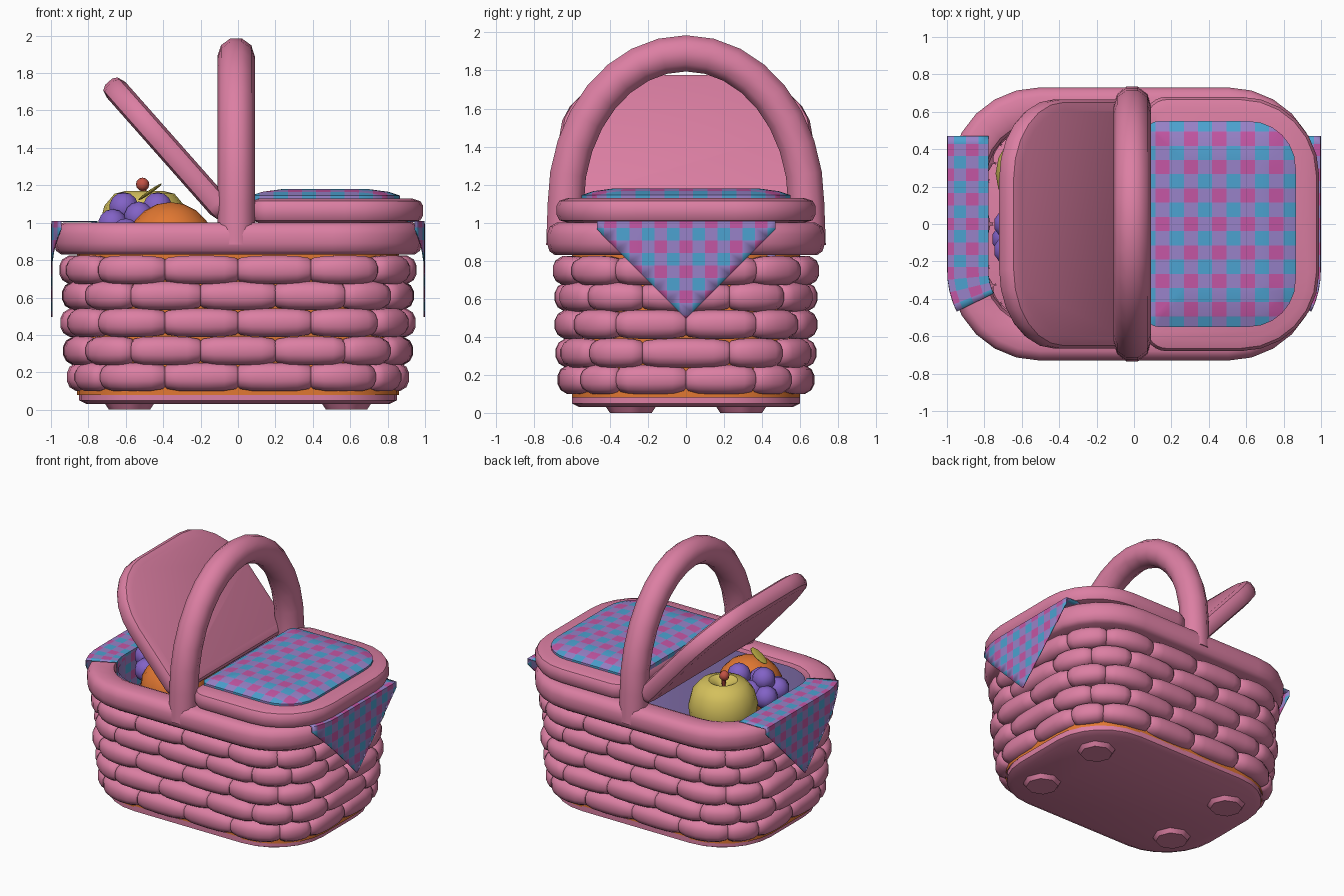
import bpy, bmesh, math
from mathutils import Vector, Matrix

cube = bpy.data.objects.get("Cube")
if cube:
    bpy.data.objects.remove(cube, do_unlink=True)


def material(name, r, g, b):
    lin = [(c / 255 / 12.92 if c < 11 else ((c / 255 + 0.055) / 1.055) ** 2.4) for c in (r, g, b)]
    m = bpy.data.materials.new(name)
    m.use_nodes = True
    m.diffuse_color = (*lin, 1)
    m.node_tree.nodes["Principled BSDF"].inputs["Base Color"].default_value = (*lin, 1)
    return m


PINK = material("basket pink", 220, 127, 163)
MAUVE = material("cloth mauve", 152, 130, 200)
BLUE = material("cloth blue", 76, 162, 208)
MAGENTA = material("cloth magenta", 196, 86, 164)
ORANGE = material("orange", 226, 120, 50)
YELLOW = material("apple yellow", 212, 192, 92)
PURPLE = material("grape purple", 130, 98, 198)
OLIVE = material("leaf olive", 180, 165, 65)
RED = material("stem red", 195, 82, 68)
CLOTH = [MAUVE, BLUE, MAGENTA]


def finish(bm, name, mats, angle=40):
    bmesh.ops.recalc_face_normals(bm, faces=bm.faces[:])
    me = bpy.data.meshes.new(name)
    bm.to_mesh(me)
    bm.free()
    for m in mats:
        me.materials.append(m)
    me.polygons.foreach_set("use_smooth", [True] * len(me.polygons))
    me.set_sharp_from_angle(angle=math.radians(angle))
    ob = bpy.data.objects.new(name, me)
    bpy.context.collection.objects.link(ob)
    return ob


def loft(bm, rings, caps=True):
    """Join closed rings of points with quads."""
    vs = [[bm.verts.new(p) for p in ring] for ring in rings]
    n = len(vs[0])
    for a, b in zip(vs, vs[1:]):
        for i in range(n):
            bm.faces.new((a[i], a[(i + 1) % n], b[(i + 1) % n], b[i]))
    if caps:
        bm.faces.new(vs[0])
        bm.faces.new(vs[-1])


def rounded(x0, x1, b, r0, r1, z, n=6):
    """Rounded rectangle with radius r0 on the x0 side and r1 on the x1 side."""
    pts = []
    for cx, cy, r, start in ((x1 - r1, b - r1, r1, 0), (x0 + r0, b - r0, r0, 90),
                             (x0 + r0, r0 - b, r0, 180), (x1 - r1, r1 - b, r1, 270)):
        for i in range(n + 1):
            t = math.radians(start + 90 * i / n)
            pts.append(Vector((cx + r * math.cos(t), cy + r * math.sin(t), z)))
    return pts


def stack(bm, x0, x1, b, r0, r1, profile, caps=True):
    """Loft a rounded rectangle through (inset, z) pairs."""
    loft(bm, [rounded(x0 + i, x1 - i, b - i, max(r0 - i, 0.02), max(r1 - i, 0.02), z)
              for i, z in profile], caps)


def oval(name, a, b, r, profile, mat, caps=True):
    bm = bmesh.new()
    stack(bm, -a, a, b, r, r, profile, caps)
    return finish(bm, name, [mat])


def gingham(bm, axes, cell):
    """Cut the mesh into checks and colour them by row and column."""
    for ax in axes:
        no = Vector([float(i == ax) for i in range(3)])
        for k in range(-16, 17):
            bmesh.ops.bisect_plane(bm, geom=bm.verts[:] + bm.edges[:] + bm.faces[:],
                                   plane_co=no * (k + 0.5) * cell, plane_no=no)
    for f in bm.faces:
        c = f.calc_center_median()
        i, j = (math.floor(c[ax] / cell + 0.5) % 2 for ax in axes)
        f.material_index = 0 if i != j else (2 if i == 0 else 1)


def quarter(a, b, r):
    return a - r + math.pi * r / 2 + b - r


def along(s, a, b, r):
    """Point and outward normal at length s from front middle towards +x."""
    arc = math.pi * r / 2
    if s < a - r:
        return Vector((s, -b, 0)), Vector((0, -1, 0))
    if s < a - r + arc:
        t = (s - a + r) / r
        n = Vector((math.sin(t), -math.cos(t), 0))
        return Vector((a - r, r - b, 0)) + n * r, n
    return Vector((a, r - b + s - (a - r) - arc, 0)), Vector((1, 0, 0))


# Woven wall: five courses of pillow-shaped strands
SECTION = [(0, 0.3), (-0.015, 0.72), (-0.05, 1), (-0.1, 1), (-0.13, 0.6),
           (-0.13, -0.6), (-0.1, -1), (-0.05, -1), (-0.015, -0.72), (0, -0.3)]
STATIONS = [(0, 0.62, 0.035), (0.05, 0.84, 0.015), (0.2, 0.97, 0.003), (0.4, 1, 0),
            (0.6, 1, 0), (0.8, 0.97, 0.003), (0.95, 0.84, 0.015), (1, 0.62, 0.035)]
bm = bmesh.new()
for row, (z, a, b) in enumerate([(0.175, 0.915, 0.675), (0.315, 0.935, 0.685), (0.465, 0.95, 0.69),
                                 (0.61, 0.94, 0.69), (0.748, 0.955, 0.7)]):
    r = 0.45
    q = quarter(a, b, r)
    cuts = [-0.2, 0.2, 0.58, 0.88, q - 0.23, q + 0.23] if row % 2 else [0, 0.39, 0.78, q - 0.38, q]
    for s0, s1 in zip(cuts, cuts[1:]):
        rings = []
        for t, tall, sink in STATIONS:
            p, n = along(s0 - 0.008 + t * (s1 - s0 + 0.016), a, b, r)
            rings.append([p + n * (o - sink) + Vector((0, 0, z + h * tall * 0.076)) for o, h in SECTION])
        for sx in (1, -1):
            for sy in (1, -1):
                if (s0 < 0 and sx < 0) or (s1 > q and sy < 0):
                    continue
                loft(bm, [[Vector((p.x * sx, p.y * sy, p.z)) for p in ring] for ring in rings])
finish(bm, "woven_wall", [PINK], 50)

# Shell, lining, base, rim
oval("inner_shell", 0.86, 0.6, 0.4, [(0, 0.08), (0, 0.84)], ORANGE, False)
oval("lining", 0.78, 0.522, 0.3, [(0, 0.1), (0, 0.97)], MAUVE, False)
oval("base", 0.85, 0.6, 0.4, [(0.04, 0.03), (0, 0.05), (0, 0.09), (0.04, 0.11)], PINK)
RIM = (0.985, 0.73, 0.48)
oval("rim", *RIM, [(0.17, 0.83), (0.04, 0.83), (0.012, 0.85), (0, 0.89), (0, 0.94), (0.015, 0.98),
                   (0.05, 1.0), (0.15, 1.0), (0.185, 0.985), (0.2, 0.95), (0.2, 0.86), (0.17, 0.83)],
     PINK, False)

# Feet
bm = bmesh.new()
for sx in (1, -1):
    for sy in (1, -1):
        bmesh.ops.create_cone(bm, cap_ends=True, segments=8, radius1=0.11, radius2=0.14, depth=0.045,
                              matrix=Matrix.Translation((0.58 * sx, 0.29 * sy, 0.0225)))
finish(bm, "feet", [PINK])

# Arched handle
bm = bmesh.new()
path = [(-0.64, 0.88)]
path += [(-0.632 * math.cos(math.pi * i / 16), 1.1 + 0.79 * math.sin(math.pi * i / 16)) for i in range(17)]
path += [(0.64, 0.88)]
rings = []
for i, (y, z) in enumerate(path):
    p, q = path[max(i - 1, 0)], path[min(i + 1, len(path) - 1)]
    d = Vector((0, q[0] - p[0], q[1] - p[1])).normalized()
    side = Vector((0, -d.z, d.y))
    rings.append([Vector((-0.01, y, z)) + 0.1 * (Vector((math.cos(t), 0, 0)) + side * math.sin(t))
                  for t in (math.tau * k / 10 for k in range(10))])
loft(bm, rings)
finish(bm, "handle", [PINK])

# Lids: one shut, one propped open
LID = [(0.06, 0), (0.015, 0.012), (0, 0.04), (0, 0.09), (0.015, 0.115), (0.06, 0.13)]
bm = bmesh.new()
stack(bm, 0, 0.935, 0.68, 0.12, 0.42, LID)
finish(bm, "shut_lid", [PINK]).location = (0.055, 0, 1.0)
bm = bmesh.new()
stack(bm, -0.95, 0, 0.665, 0.42, 0.08, LID)
open_lid = finish(bm, "open_lid", [PINK])
open_lid.location = (-0.11, 0, 1.0)
open_lid.rotation_euler = (0, math.radians(48.5), 0)

# Checked pad on the shut lid
bm = bmesh.new()
stack(bm, 0.07, 0.865, 0.55, 0.06, 0.25, [(0, 1.11), (0, 1.145), (0.06, 1.165), (0.17, 1.18)])
gingham(bm, (0, 1), 0.076)
finish(bm, "lid_pad", CLOTH)

# Checked cloth folded over each end of the rim
TOP = 0.215
for side, sx in (("left", 1), ("right", -1)):
    bm = bmesh.new()
    w = 0.47
    bm.faces.new([bm.verts.new((u, v, 0)) for u, v in
                  ((0, -0.51), (w, -0.04), (w, 0.5), (-w, 0.5), (-w, -0.04))])
    for v in (0, TOP):
        bmesh.ops.bisect_plane(bm, geom=bm.verts[:] + bm.edges[:] + bm.faces[:],
                               plane_co=(0, v, 0), plane_no=(0, 1, 0))
    gingham(bm, (0, 1), 0.066)
    for vert in bm.verts:
        u, v, _ = vert.co
        p, n = along(quarter(*RIM) + u, *RIM)
        p += n * (0.011 - min(max(v, 0), TOP))
        vert.co = (p.x * sx, p.y, 1.006 + min(v, 0) - max(v - TOP, 0))
    cloth = finish(bm, side + "_cloth", CLOTH, 60)
    mod = cloth.modifiers.new("thickness", "SOLIDIFY")
    mod.thickness, mod.offset = 0.006, 0


# Fruit
def ball(name, mat, centres, r, scale=(1, 1, 1), turn=0.0, seg=16):
    bm = bmesh.new()
    for c in centres:
        bmesh.ops.create_uvsphere(bm, u_segments=seg, v_segments=seg // 2 + 2, radius=r,
                                  matrix=Matrix.Translation(c) @ Matrix.Rotation(turn, 4, "Y")
                                  @ Matrix.Diagonal((*scale, 1)))
    return finish(bm, name, [mat], 60)


ball("orange_fruit", ORANGE, [(-0.36, -0.25, 0.875)], 0.235)
ball("leaf", OLIVE, [(-0.47, -0.2, 1.165)], 0.08, (1, 0.5, 0.12), math.radians(-35), 10)
ball("grapes", PURPLE, [(-0.61, -0.06, 1.08), (-0.43, -0.02, 1.08), (-0.53, -0.14, 1.03),
                        (-0.67, -0.14, 0.99), (-0.67, 0, 0.98), (-0.56, 0.02, 1.0),
                        (-0.6, -0.24, 0.94), (-0.68, -0.08, 0.88)], 0.083, seg=10)

bm = bmesh.new()
APPLE = [(0.1, 0.74), (0.18, 0.8), (0.23, 0.9), (0.24, 0.99), (0.215, 1.09), (0.16, 1.155),
         (0.1, 1.17), (0.05, 1.145), (0.015, 1.12)]
loft(bm, [[(-0.5 + r * math.cos(t), 0.27 + r * math.sin(t), z)
           for t in (math.tau * k / 18 for k in range(18))] for r, z in APPLE])
finish(bm, "apple", [YELLOW])
bm = bmesh.new()
bmesh.ops.create_cone(bm, cap_ends=True, segments=8, radius1=0.012, radius2=0.018, depth=0.1,
                      matrix=Matrix.Translation((-0.505, 0.27, 1.16)))
finish(bm, "apple_stem", [RED])
ball("stem_tip", RED, [(-0.51, 0.27, 1.205)], 0.036, seg=8)
